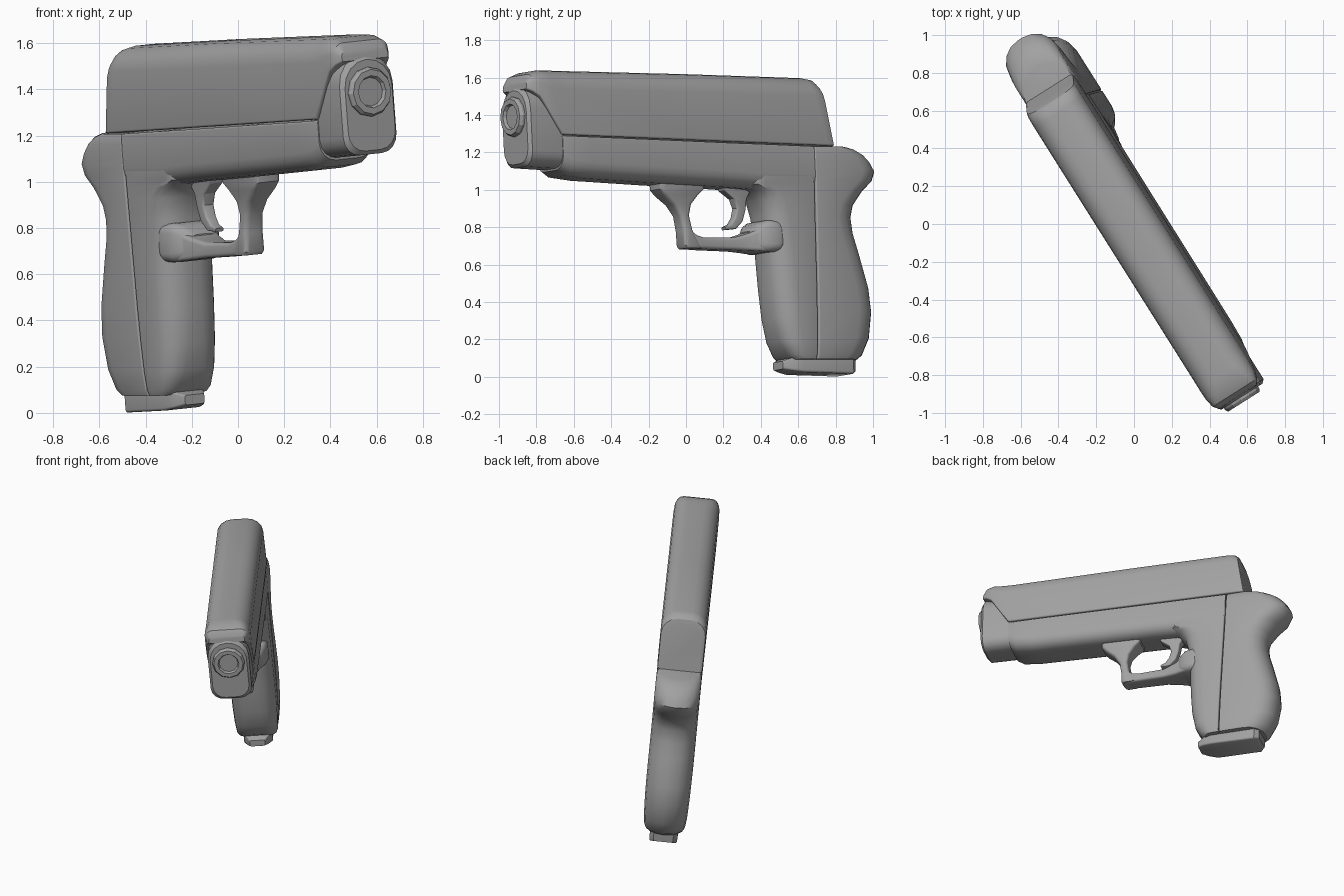
import bpy, bmesh, math
from mathutils import Matrix

# Leaning pose: local axes are u (towards muzzle), w (sideways), z (up)
POSE = Matrix(((0.535, 0.845, -0.0744, 0.093),
               (-0.845, 0.535, -0.0471, 0.059),
               (0.0, 0.09, 1.0, 0.0),
               (0.0, 0.0, 0.0, 1.0)))

grey = bpy.data.materials.new("gunmetal grey")
grey.diffuse_color = (0.36, 0.36, 0.36, 1)


def finish(name, bm, angle=32):
    bmesh.ops.remove_doubles(bm, verts=bm.verts, dist=0.0004)
    bmesh.ops.recalc_face_normals(bm, faces=bm.faces)
    me = bpy.data.meshes.new(name)
    bm.to_mesh(me)
    bm.free()
    me.transform(POSE)
    me.materials.append(grey)
    me.shade_smooth()
    me.set_sharp_from_angle(angle=math.radians(angle))
    ob = bpy.data.objects.new(name, me)
    bpy.context.collection.objects.link(ob)
    return ob


def section(au, az, bu, bz, hw, ra, rb, seg=4):
    """Rounded rectangle spanning A to B in the side plane, 2*hw wide."""
    length = math.hypot(bu - au, bz - az)
    pts = []
    for end, side in ((0, 1), (1, 1), (1, -1), (0, -1)):
        r = min(rb if end else ra, hw * 0.98, length * 0.49)
        for i in range(seg + 1):
            a = math.pi / 2 * i / seg
            if (end == 0) != (side == 1):
                a = math.pi / 2 - a
            t = r * (1 - math.cos(a))
            w = side * (hw - r + r * math.sin(a))
            t = (length - t if end else t) / length
            pts.append((au + (bu - au) * t, w, az + (bz - az) * t))
    return pts


def loft(name, sections, angle=32):
    bm = bmesh.new()
    rings = [[bm.verts.new(p) for p in section(*s)] for s in sections]
    n = len(rings[0])
    for r0, r1 in zip(rings, rings[1:]):
        for i in range(n):
            j = (i + 1) % n
            bm.faces.new((r0[i], r0[j], r1[j], r1[i]))
    bm.faces.new(rings[0])
    bm.faces.new(rings[-1][::-1])
    return finish(name, bm, angle)


def upright(name, rows, ra, rb):
    """Loft of level sections: rows of (z, front u, back u, half width)."""
    return loft(name, [(f, z, b, z, hw, ra, rb) for z, f, b, hw in rows])


def along(name, rows, ra, rb):
    """Loft of vertical sections: rows of (u, bottom z, top z, half width)."""
    return loft(name, [(u, b, u, t, hw, ra, rb) for u, b, t, hw in rows])


def seam(z):
    return -0.6855 - 0.0257 * z


# Slide: slanted rear, rounded top, lower edge sweeping up to the nose
loft("slide", [
    (-0.848, 1.222, -0.79, 1.535, 0.135, 0.01, 0.10),
    (-0.842, 1.222, -0.78, 1.565, 0.147, 0.01, 0.105),
    (-0.825, 1.223, -0.755, 1.585, 0.151, 0.01, 0.105),
    (-0.80, 1.224, -0.71, 1.593, 0.152, 0.01, 0.105),
    (0.0, 1.252, 0.0, 1.614, 0.152, 0.01, 0.105),
    (0.872, 1.283, 0.84, 1.632, 0.152, 0.01, 0.105),
    (0.93, 1.375, 0.92, 1.634, 0.152, 0.01, 0.10),
    (1.0, 1.487, 0.99, 1.63, 0.148, 0.01, 0.08),
    (1.04, 1.515, 1.04, 1.61, 0.138, 0.01, 0.055),
    (1.07, 1.53, 1.065, 1.572, 0.118, 0.01, 0.02)])

# Frame under the slide
along("frame", [
    (-0.714, 0.99, 1.22, 0.15), (-0.45, 0.99, 1.23, 0.15),
    (-0.2, 1.008, 1.238, 0.15), (0.25, 1.03, 1.255, 0.15),
    (0.70, 1.055, 1.271, 0.15), (0.82, 1.07, 1.276, 0.147),
    (0.868, 1.10, 1.278, 0.14)], 0.08, 0.008)

# Muzzle block
along("muzzle_block", [
    (0.80, 1.108, 1.54, 0.13), (0.87, 1.11, 1.55, 0.136),
    (1.06, 1.12, 1.55, 0.136), (1.078, 1.137, 1.53, 0.12)], 0.08, 0.125)

# Barrel ring with recessed bore
bm = bmesh.new()
rings = []
for u, r in ((1.03, 0.107), (1.09, 0.107), (1.106, 0.097),
             (1.106, 0.07), (1.09, 0.062)):
    rings.append([bm.verts.new((u, r * math.cos(2 * math.pi * i / 12),
                                1.39 + r * math.sin(2 * math.pi * i / 12)))
                  for i in range(12)])
for r0, r1 in zip(rings, rings[1:]):
    for i in range(12):
        j = (i + 1) % 12
        bm.faces.new((r0[i], r0[j], r1[j], r1[i]))
bm.faces.new(rings[0])
bm.faces.new(rings[-1])
finish("barrel_ring", bm, 25)

# Grip front half, flaring into the frame
front = [(0.085, -0.575, 0.126), (0.11, -0.54, 0.135), (0.19, -0.495, 0.142),
         (0.31, -0.467, 0.146), (0.47, -0.452, 0.148), (0.66, -0.442, 0.148),
         (0.85, -0.425, 0.148), (0.94, -0.40, 0.148), (0.99, -0.355, 0.148),
         (1.02, -0.28, 0.148), (1.10, -0.28, 0.148)]
upright("grip_front", [(z, f, seam(z) + 0.003, hw) for z, f, hw in front],
        0.115, 0.008)

# Grip back half with rear tang
back = [(0.085, -0.99, 0.126), (0.11, -1.025, 0.135), (0.20, -1.07, 0.143),
        (0.34, -1.09, 0.148), (0.47, -1.077, 0.15), (0.66, -1.025, 0.15),
        (0.76, -0.995, 0.15), (0.845, -0.985, 0.15), (0.91, -1.003, 0.15),
        (0.985, -1.065, 0.15), (1.04, -1.13, 0.15), (1.09, -1.15, 0.15),
        (1.135, -1.125, 0.15), (1.175, -1.085, 0.15), (1.205, -1.03, 0.148),
        (1.22, -0.97, 0.142)]
upright("grip_back", [(z, seam(z) - 0.003, b, hw) for z, b, hw in back],
        0.008, 0.135)

# Magazine base plate
along("magazine_base", [
    (-0.965, 0.022, 0.11, 0.065), (-0.935, 0.009, 0.11, 0.092),
    (-0.62, 0.018, 0.11, 0.095), (-0.56, 0.028, 0.095, 0.075),
    (-0.515, 0.038, 0.08, 0.05)], 0.012, 0.008)

# Trigger guard: front post, lower bar and wide rear knob
upright("guard_post", [
    (0.685, 0.055, -0.04, 0.05), (0.70, 0.065, -0.03, 0.056),
    (0.78, 0.07, 0.01, 0.052), (0.86, 0.085, 0.025, 0.048),
    (0.92, 0.125, 0.012, 0.053), (0.97, 0.185, -0.03, 0.062),
    (1.0, 0.21, -0.065, 0.067), (1.06, 0.215, -0.08, 0.067)], 0.025, 0.02)
along("guard_bar", [
    (0.055, 0.69, 0.79, 0.048), (0.02, 0.685, 0.78, 0.05),
    (-0.015, 0.682, 0.755, 0.053), (-0.06, 0.68, 0.742, 0.055),
    (-0.25, 0.674, 0.742, 0.06), (-0.34, 0.668, 0.765, 0.08),
    (-0.42, 0.663, 0.80, 0.11)], 0.018, 0.018)
along("guard_knob", [
    (-0.35, 0.685, 0.775, 0.07), (-0.38, 0.667, 0.81, 0.10),
    (-0.42, 0.66, 0.828, 0.125), (-0.48, 0.66, 0.83, 0.135),
    (-0.51, 0.672, 0.815, 0.133), (-0.53, 0.70, 0.785, 0.125)], 0.04, 0.04)

# Curved trigger
loft("trigger", [
    (-0.19, 1.05, -0.39, 1.05, 0.037, 0.01, 0.01),
    (-0.21, 0.995, -0.375, 0.995, 0.036, 0.01, 0.01),
    (-0.27, 0.95, -0.35, 0.95, 0.032, 0.01, 0.01),
    (-0.287, 0.90, -0.342, 0.89, 0.029, 0.01, 0.01),
    (-0.272, 0.85, -0.322, 0.83, 0.027, 0.01, 0.01),
    (-0.245, 0.815, -0.28, 0.79, 0.024, 0.01, 0.01),
    (-0.21, 0.80, -0.215, 0.785, 0.02, 0.004, 0.004)])
